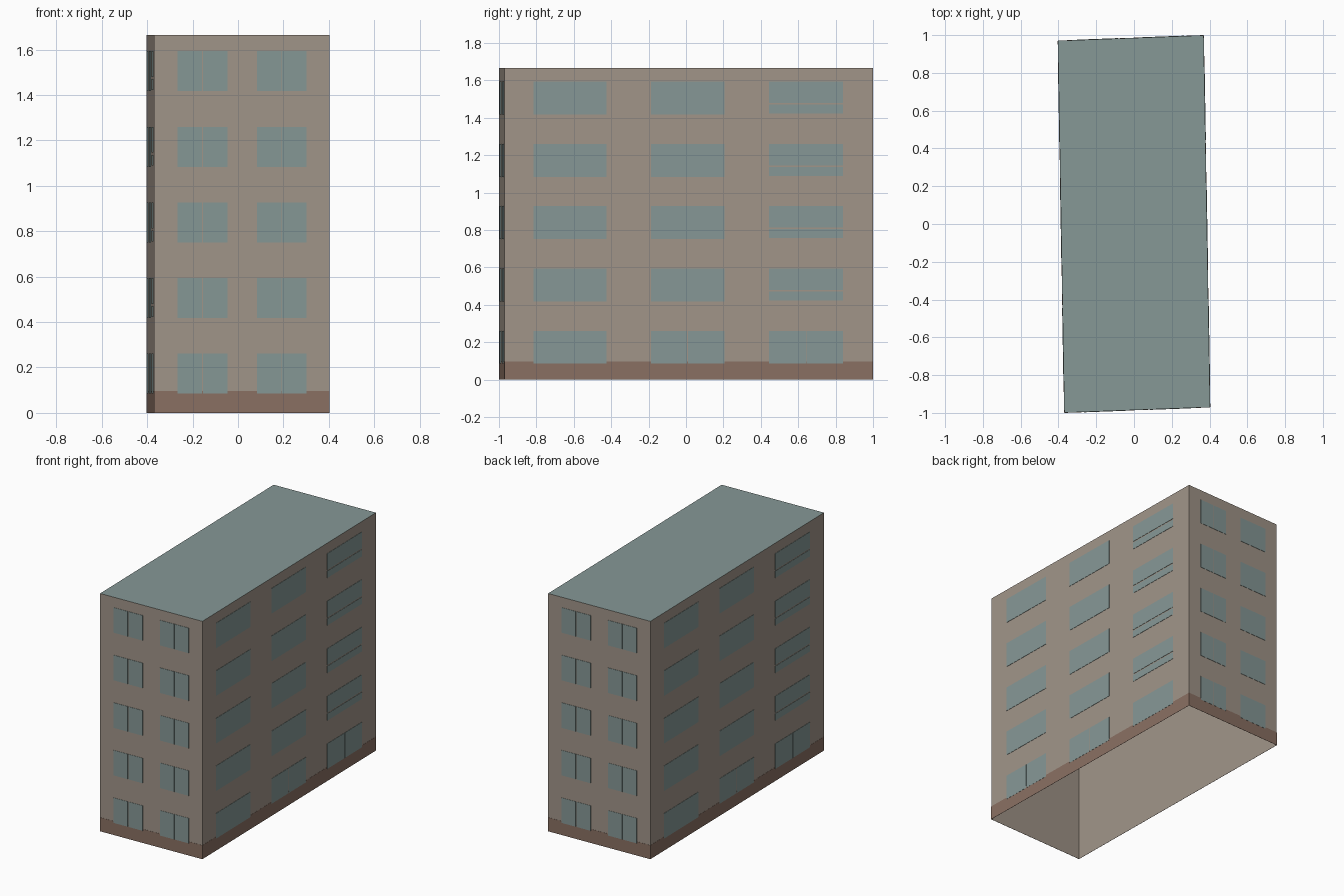
import bpy, bmesh
from mathutils import Vector

cube = bpy.data.objects.get("Cube")
if cube:
    bpy.data.objects.remove(cube)


def material(name, rgb):
    m = bpy.data.materials.new(name)
    m.use_nodes = True
    m.diffuse_color = (*rgb, 1)
    m.node_tree.nodes["Principled BSDF"].inputs["Base Color"].default_value = (*rgb, 1)
    return m


TAN = material("tan_wall", (0.356, 0.301, 0.25))
BLUE = material("blue_grey", (0.238, 0.314, 0.305))
BROWN = material("brown_plinth", (0.254, 0.162, 0.124))

HEIGHT = 1.665
PLINTH = 0.097
FLOORS = 5
STOREY = 0.333
SILL, PANE_H = 0.085, 0.176

# Slightly skewed footprint, counter-clockwise and symmetric about the centre
a, b = Vector((-0.369, -0.999, 0)), Vector((0.403, -0.97, 0))
corners = [a, b, -a, -b]
walls = [(corners[i], corners[(i + 1) % 4]) for i in range(4)]


def finish(bm, name, *mats):
    mesh = bpy.data.meshes.new(name)
    bm.to_mesh(mesh)
    bm.free()
    for m in mats:
        mesh.materials.append(m)
    obj = bpy.data.objects.new(name, mesh)
    bpy.context.collection.objects.link(obj)
    return obj


def plate(bm, wall, u0, u1, z0, z1, depth):
    """Thin open-backed plate on a wall; u runs along the wall from its start."""
    start, end = wall
    along = (end - start).normalized()
    out = Vector((along.y, -along.x, 0)) * depth
    rect = [start + along * u + Vector((0, 0, z))
            for u, z in ((u0, z0), (u1, z0), (u1, z1), (u0, z1))]
    back = [bm.verts.new(p) for p in rect]
    front = [bm.verts.new(p + out) for p in rect]
    bm.faces.new(front)
    for i in range(4):
        j = (i + 1) % 4
        bm.faces.new((back[i], back[j], front[j], front[i]))


# Building shell: four walls and a flat roof, open underneath
bm = bmesh.new()
low = [bm.verts.new(c) for c in corners]
high = [bm.verts.new(c + Vector((0, 0, HEIGHT))) for c in corners]
for i in range(4):
    j = (i + 1) % 4
    bm.faces.new((low[i], low[j], high[j], high[i]))
bm.faces.new(high).material_index = 1
finish(bm, "building_shell", TAN, BLUE)

# Plinth band around the foot
bm = bmesh.new()
for wall in walls:
    plate(bm, wall, 0, (wall[1] - wall[0]).length, 0, PLINTH, 0.001)
finish(bm, "plinth", BROWN)

# Window columns: start, end, mullion width
END_COLUMNS = [(0.103, 0.323, 0.006), (0.453, 0.671, 0.002)]
SIDE_COLUMNS = [(0.154, 0.545, 0.002), (0.782, 1.175, 0.007), (1.415, 1.81, 0.003)]


def split_pane(bm, wall, u0, u1, z0, z1, gap):
    mid = (u0 + u1) / 2
    plate(bm, wall, u0, mid - gap / 2, z0, z1, 0.002)
    plate(bm, wall, mid + gap / 2, u1, z0, z1, 0.002)


def add_windows(name, wall, is_side):
    bm = bmesh.new()
    for floor in range(FLOORS):
        z0 = SILL + floor * STOREY
        z1 = z0 + PANE_H
        for col, (u0, u1, gap) in enumerate(SIDE_COLUMNS if is_side else END_COLUMNS):
            if not is_side or floor == 0:
                split_pane(bm, wall, u0, u1, z0, z1, gap)
            elif col == 2:
                # Transom bar near the bottom of the window
                plate(bm, wall, u0, u1, z0 + 0.005, z0 + 0.053, 0.002)
                plate(bm, wall, u0, u1, z0 + 0.062, z1, 0.002)
            else:
                plate(bm, wall, u0, u1, z0, z1, 0.002)
    finish(bm, name, BLUE)


for i, side in enumerate(("front", "left", "back", "right")):
    add_windows(side + "_windows", walls[i], i % 2 == 1)
